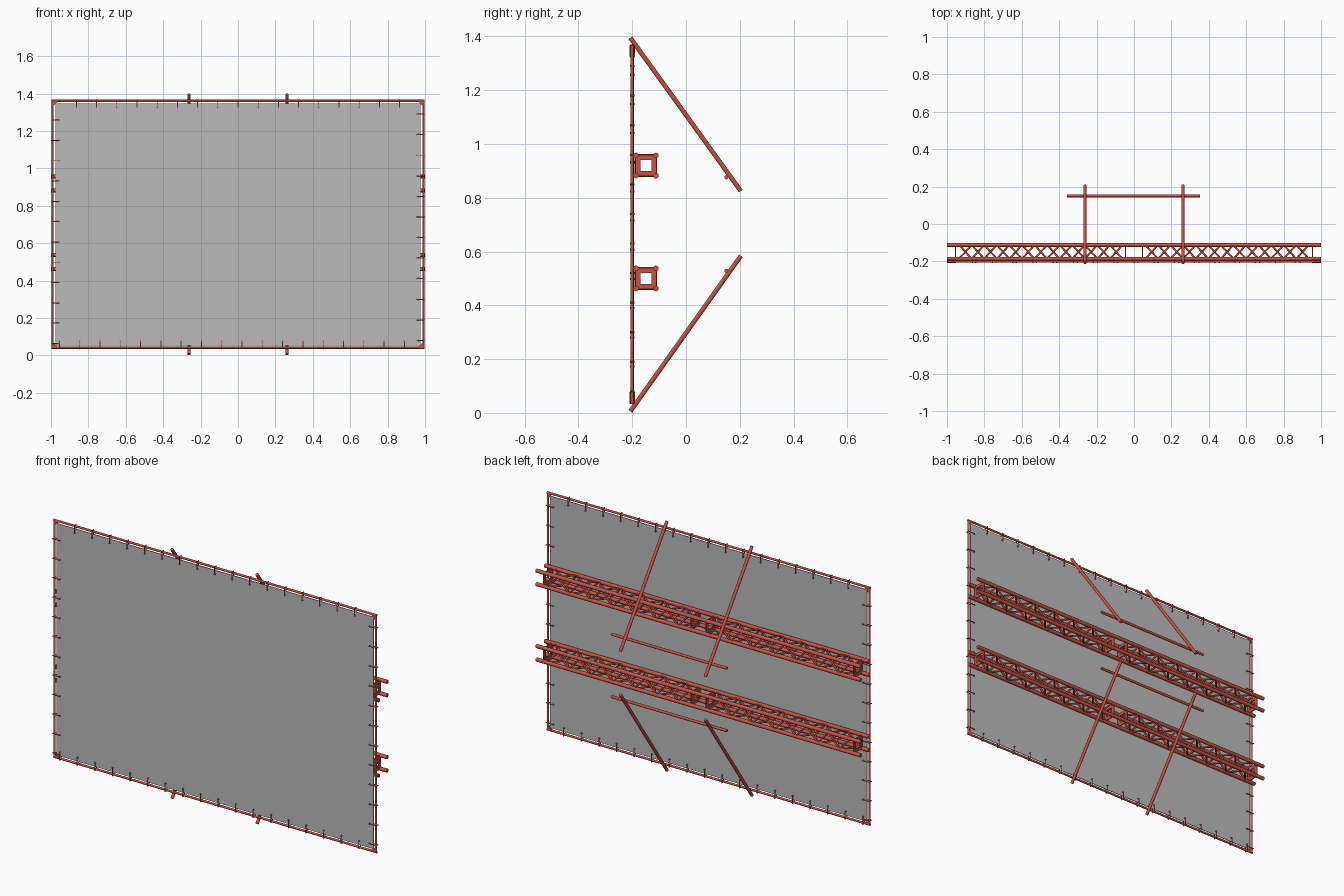
import bpy, bmesh, math
from mathutils import Vector

if "Cube" in bpy.data.objects:
    bpy.data.objects.remove(bpy.data.objects["Cube"])


def material(name, rgb):
    m = bpy.data.materials.new(name)
    m.diffuse_color = (*rgb, 1)
    m.use_nodes = True
    m.node_tree.nodes["Principled BSDF"].inputs["Base Color"].default_value = m.diffuse_color
    return m


RED = material("red_metal", (0.58, 0.085, 0.06))
GREY = material("grey_screen", (0.5, 0.5, 0.5))


def finish(name, bm, mat, smooth=True):
    bmesh.ops.recalc_face_normals(bm, faces=bm.faces)
    me = bpy.data.meshes.new(name)
    bm.to_mesh(me)
    bm.free()
    me.materials.append(mat)
    ob = bpy.data.objects.new(name, me)
    bpy.context.collection.objects.link(ob)
    if smooth:
        bpy.ops.object.select_all(action='DESELECT')
        ob.select_set(True)
        bpy.context.view_layer.objects.active = ob
        bpy.ops.object.shade_smooth_by_angle(angle=math.radians(50))
    return ob


def tube(bm, a, b, r, sides=10):
    a, b = Vector(a), Vector(b)
    d = b - a
    mat = d.to_track_quat('Z', 'Y').to_matrix().to_4x4()
    mat.translation = (a + b) / 2
    bmesh.ops.create_cone(bm, cap_ends=True, segments=sides, radius1=r,
                          radius2=r, depth=d.length, matrix=mat)


def box(bm, lo, hi):
    vs = bmesh.ops.create_cube(bm, size=1)["verts"]
    for v in vs:
        v.co = Vector([(l + h) / 2 + c * (h - l) for l, h, c in zip(lo, hi, v.co)])


YS = -0.2                      # plane of the screen
FX, Z0, Z1 = 0.991, 0.041, 1.361

# Screen sheet
bm = bmesh.new()
box(bm, (-0.977, YS - 0.002, 0.054), (0.977, YS + 0.002, 1.347))
finish("screen", bm, GREY, False)

# Tubular frame round the screen
bm = bmesh.new()
for z in (Z0, Z1):
    tube(bm, (-FX - 0.005, YS, z), (FX + 0.005, YS, z), 0.006)
for x in (-FX, FX):
    tube(bm, (x, YS, Z0), (x, YS, Z1), 0.006)
finish("screen_frame", bm, RED)

# Triangular corner gussets
bm = bmesh.new()
for sx in (-1, 1):
    for z, sz in ((Z0, 1), (Z1, -1)):
        tri = [(sx * FX, z), (sx * (FX - 0.03), z), (sx * FX, z + sz * 0.03)]
        f = bm.faces.new([bm.verts.new((x, YS - 0.005, zz)) for x, zz in tri])
        ext = bmesh.ops.extrude_face_region(bm, geom=[f])["geom"]
        bmesh.ops.translate(bm, vec=(0, 0.01, 0),
                            verts=[g for g in ext if isinstance(g, bmesh.types.BMVert)])
finish("corner_gussets", bm, RED, False)

# Tension clips: a loop over the frame reaching onto the sheet
bm = bmesh.new()


def clip(x, z, dx, dz):
    ix, iz = x + dx * 0.036, z + dz * 0.036
    ox, oz = x - dx * 0.006, z - dz * 0.006
    for y in (YS - 0.007, YS + 0.007):
        tube(bm, (ox, y, oz), (ix, y, iz), 0.0025, 6)
    tube(bm, (ox, YS - 0.009, oz), (ox, YS + 0.009, oz), 0.0025, 6)
    tube(bm, (ix, YS - 0.009, iz), (ix, YS + 0.009, iz), 0.004, 6)


for i in range(17):
    clip(-0.864 + 0.108 * i, Z1, 0, -1)
for i in range(18):
    clip(-0.955 + 0.1085 * i, Z0, 0, 1)
for i in range(12):
    clip(-FX, 0.064 + 0.1085 * i, 1, 0)
    clip(FX, 0.08 + 0.11 * i, -1, 0)
finish("tension_clips", bm, RED)

# Box trusses behind the screen
YA, YB, H = -0.186, -0.112, 0.0375
YC, W = (YA + YB) / 2, (YB - YA) / 2


def truss(name, zc):
    bm = bmesh.new()
    for y in (YA, YB):
        for z in (zc - H, zc + H):
            tube(bm, (-1, y, z), (1, y, z), 0.0105, 12)
    finish(name + "_chords", bm, RED)
    # Thin square end rings
    bm = bmesh.new()
    for x in (-0.955, -0.046, 0.046, 0.955):
        for s in (-1, 1):
            y, z = YC + s * 0.030, zc + s * 0.030
            box(bm, (x - 0.003, y - 0.009, zc - 0.039), (x + 0.003, y + 0.009, zc + 0.039))
            box(bm, (x - 0.003, YC - 0.039, z - 0.009), (x + 0.003, YC + 0.039, z + 0.009))
    finish(name + "_end_rings", bm, RED, False)
    # Zigzag lacing on all four sides, opposite phase on opposite sides
    bm = bmesh.new()
    n, step = 13, 0.0672
    for start in (-0.935, 0.061):
        for i in range(n):
            xa, xb = start + i * step, start + (i + 1) * step
            for s in (-1, 1):
                k = s if i % 2 else -s
                tube(bm, (xa, YC - k * W, zc + s * H), (xb, YC + k * W, zc + s * H), 0.005, 8)
                tube(bm, (xa, YC + s * W, zc - k * H), (xb, YC + s * W, zc + k * H), 0.005, 8)
    finish(name + "_lacing", bm, RED)


truss("upper_truss", 0.92)
truss("lower_truss", 0.50)

# Slanted struts and their cross bars
for name, top, end, bar in (("upper", 1.395, 0.825, 0.876), ("lower", 0.006, 0.584, 0.528)):
    for side, x in (("left", -0.262), ("right", 0.262)):
        bm = bmesh.new()
        tube(bm, (x, -0.207, top), (x, 0.204, end), 0.0085, 12)
        finish(f"{name}_{side}_strut", bm, RED)
    bm = bmesh.new()
    tube(bm, (-0.358, 0.15, bar), (0.354, 0.15, bar), 0.0075, 12)
    finish(f"{name}_cross_bar", bm, RED)
